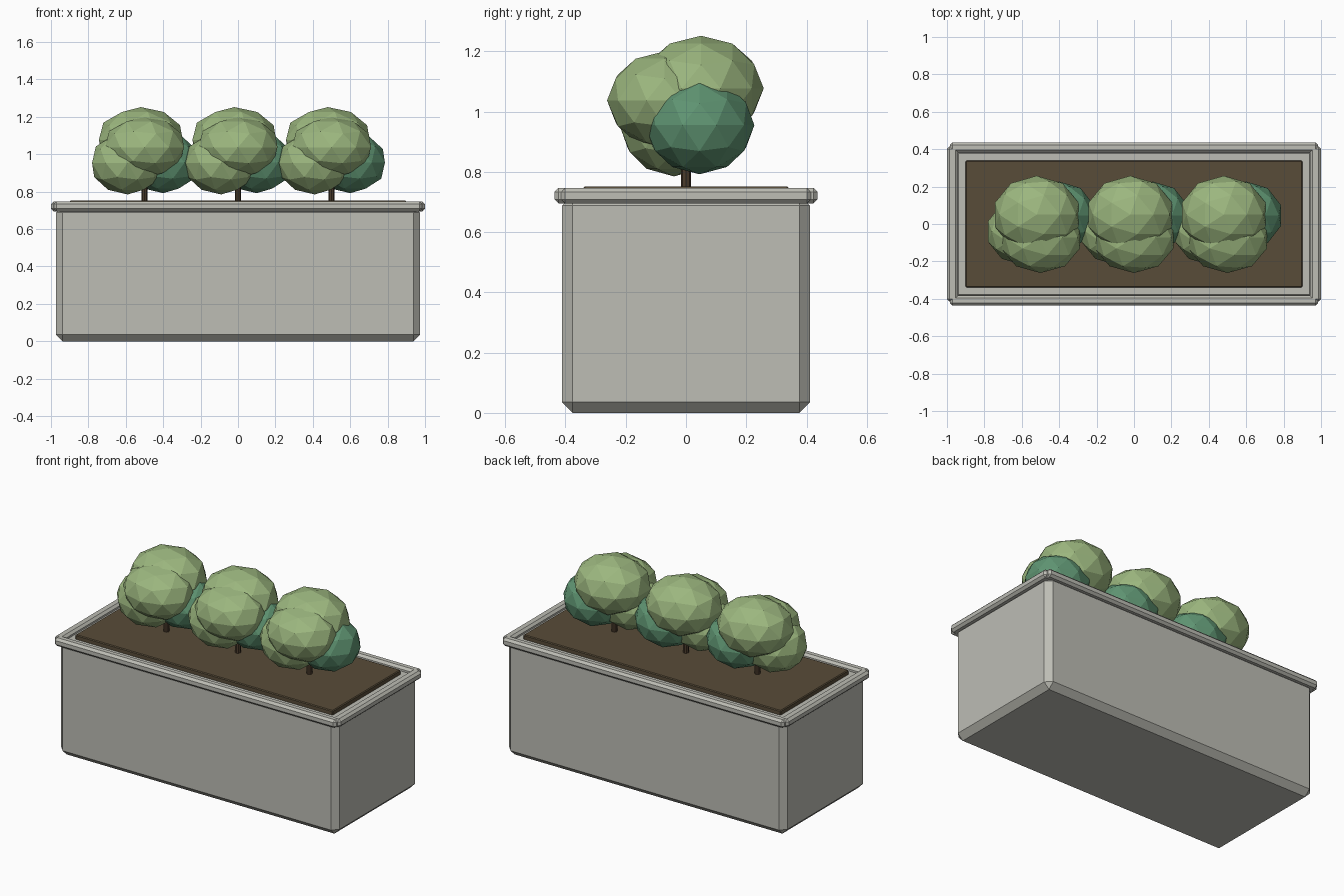
import bpy
import bmesh
from mathutils import Matrix, Vector

cube = bpy.data.objects.get("Cube")
if cube:
    bpy.data.objects.remove(cube, do_unlink=True)


def material(name, r, g, b):
    m = bpy.data.materials.new(name)
    m.use_nodes = True
    m.diffuse_color = (r, g, b, 1)
    bsdf = m.node_tree.nodes["Principled BSDF"]
    bsdf.inputs["Base Color"].default_value = (r, g, b, 1)
    bsdf.inputs["Roughness"].default_value = 0.9
    return m


STONE = material("pale stone", 0.51, 0.51, 0.46)
SOIL = material("soil brown", 0.098, 0.072, 0.04)
BARK = material("bark brown", 0.07, 0.045, 0.025)
LEAF = material("light leaf green", 0.33, 0.47, 0.21)
DARK = material("dark leaf green", 0.115, 0.30, 0.17)


def finish(bm, name, mat):
    mesh = bpy.data.meshes.new(name)
    bm.to_mesh(mesh)
    bm.free()
    mesh.materials.append(mat)
    obj = bpy.data.objects.new(name, mesh)
    bpy.context.collection.objects.link(obj)
    return obj


def box(name, low, high, bevel, mat):
    low, high = Vector(low), Vector(high)
    bm = bmesh.new()
    size = Matrix.Diagonal((*(high - low), 1))
    bmesh.ops.create_cube(bm, size=1, matrix=Matrix.Translation((low + high) / 2) @ size)
    if bevel:
        bmesh.ops.bevel(bm, geom=bm.edges[:], offset=bevel, segments=1,
                        profile=0.5, affect='EDGES')
    return finish(bm, name, mat)


def blob(name, centre, radii, mat):
    bm = bmesh.new()
    bmesh.ops.create_icosphere(bm, subdivisions=2, radius=1,
                               matrix=Matrix.Translation(centre) @ Matrix.Diagonal((*radii, 1)))
    return finish(bm, name, mat)


# Planter body with chamfered edges
box("planter_body", (-0.973, -0.412, 0), (0.973, 0.412, 0.724), 0.036, STONE)

# Rim: two long bars and two short bars crossing at the corners
for side, s in (("front", -1), ("back", 1)):
    ys = sorted((s * 0.382, s * 0.437))
    box(f"rim_{side}", (-0.985, ys[0], 0.695), (0.985, ys[1], 0.747), 0.014, STONE)
for side, s in (("right", -1), ("left", 1)):
    xs = sorted((s * 0.94, s * 1.0))
    box(f"rim_{side}", (xs[0], -0.415, 0.695), (xs[1], 0.415, 0.747), 0.014, STONE)

# Soil slab
box("soil", (-0.9, -0.34, 0.69), (0.9, 0.34, 0.752), 0.005, SOIL)

# Foliage clumps of one bush: name, centre, radii, material
CLUMPS = (
    ("top", (-0.02, 0.05, 1.077), (0.235, 0.208, 0.175), LEAF),
    ("front", (0.0, -0.072, 1.037), (0.222, 0.19, 0.163), LEAF),
    ("right", (-0.09, -0.04, 0.953), (0.2, 0.18, 0.168), LEAF),
    ("left", (0.1, 0.045, 0.955), (0.195, 0.182, 0.163), DARK),
)

# Three identical bushes in a row
for number in range(3):
    x = (number - 1) * 0.5
    bm = bmesh.new()
    bmesh.ops.create_cone(bm, cap_ends=True, segments=8, radius1=0.017, radius2=0.014,
                          depth=0.2, matrix=Matrix.Translation((x, 0, 0.84)))
    finish(bm, f"bush_{number + 1}_trunk", BARK)
    for part, centre, radii, mat in CLUMPS:
        blob(f"bush_{number + 1}_{part}_foliage", Vector(centre) + Vector((x, 0, 0)), radii, mat)
